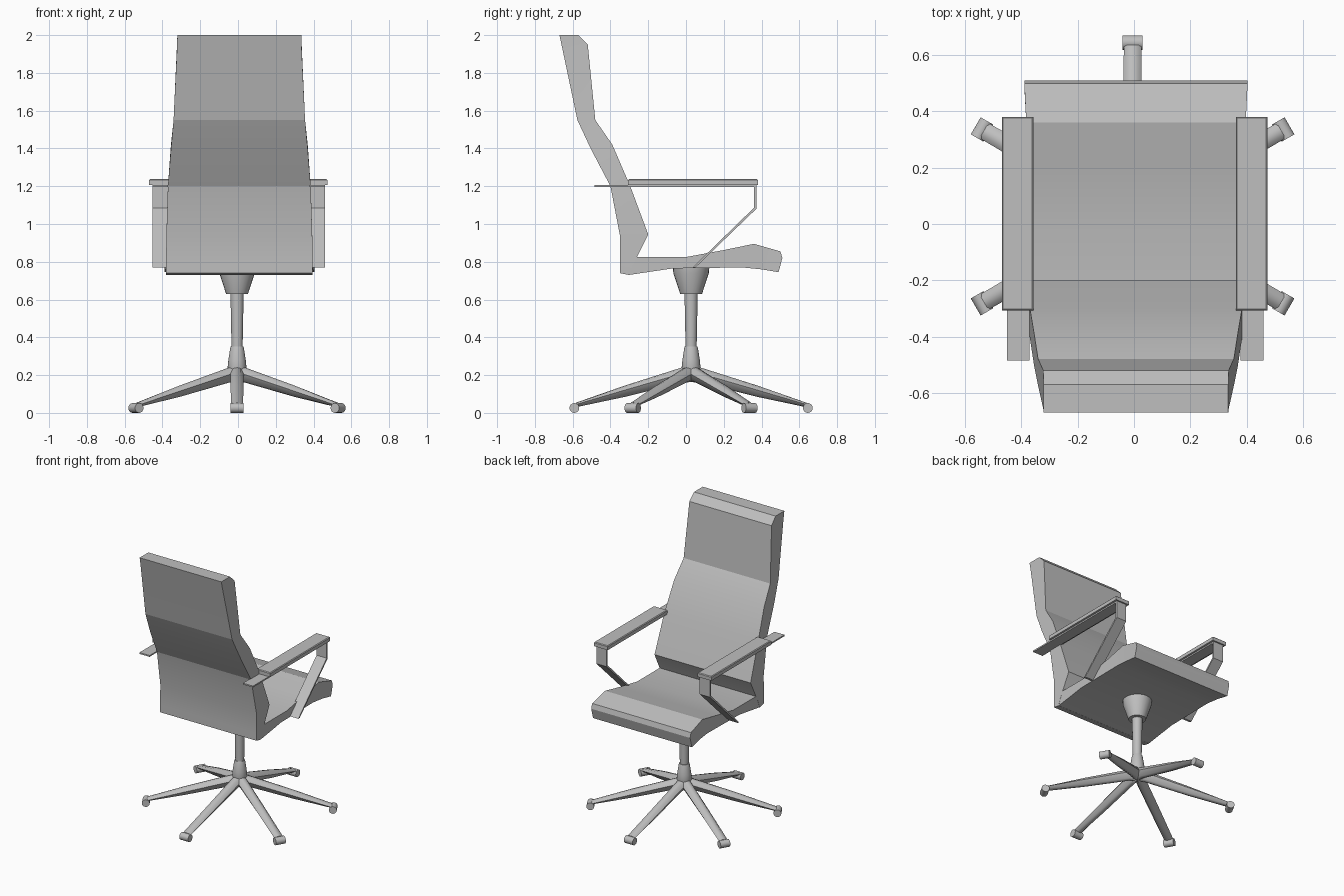
import bpy, bmesh, math
from mathutils import Matrix, Vector

cube = bpy.data.objects.get("Cube")
if cube:
    bpy.data.objects.remove(cube, do_unlink=True)

grey = bpy.data.materials.new("warm_grey")
grey.use_nodes = True
colour = (0.52, 0.52, 0.52, 1)
grey.diffuse_color = colour
grey.node_tree.nodes["Principled BSDF"].inputs["Base Color"].default_value = colour

AXIS = Vector((-0.005, 0.027, 0))   # swivel axis of the base
MID = 0.007                         # centre line of the cushions


def finish(name, bm, smooth=None):
    bmesh.ops.recalc_face_normals(bm, faces=bm.faces)
    mesh = bpy.data.meshes.new(name)
    bm.to_mesh(mesh)
    bm.free()
    mesh.materials.append(grey)
    ob = bpy.data.objects.new(name, mesh)
    bpy.context.collection.objects.link(ob)
    if smooth:
        bpy.ops.object.select_all(action='DESELECT')
        ob.select_set(True)
        bpy.context.view_layer.objects.active = ob
        bpy.ops.object.shade_smooth_by_angle(angle=math.radians(smooth))
    return ob


def loft(bm, rings):
    """Skin a list of equal closed rings and cap both ends."""
    loops = [[bm.verts.new(p) for p in ring] for ring in rings]
    n = len(loops[0])
    for a, b in zip(loops, loops[1:]):
        for i in range(n):
            j = (i + 1) % n
            bm.faces.new((a[i], a[j], b[j], b[i]))
    bm.faces.new(loops[0])
    bm.faces.new(loops[-1])


def lathe(name, profile, sides=24):
    bm = bmesh.new()
    loft(bm, [[AXIS + Vector((r * math.cos(t), r * math.sin(t), z))
               for t in (math.tau * i / sides for i in range(sides))]
              for r, z in profile])
    return finish(name, bm, 40)


def slab(name, stations):
    """Cushion from (half width, lower/back point, upper/front point)."""
    bm = bmesh.new()
    loft(bm, [[(MID - w, *a), (MID + w, *a), (MID + w, *b), (MID - w, *b)]
              for w, a, b in stations])
    return finish(name, bm, 12)


# Cushions, as (y, z) outline pairs
slab("backrest", [
    (0.388, (-0.35, 0.74), (-0.30, 0.73)),
    (0.388, (-0.35, 0.79), (-0.285, 0.775)),
    (0.386, (-0.35, 0.94), (-0.20, 0.945)),
    (0.378, (-0.40, 1.20), (-0.295, 1.20)),
    (0.362, (-0.505, 1.40), (-0.39, 1.42)),
    (0.348, (-0.575, 1.55), (-0.48, 1.55)),
    (0.330, (-0.655, 1.93), (-0.52, 1.95)),
    (0.328, (-0.67, 2.00), (-0.57, 2.00)),
])
slab("seat", [
    (0.387, (-0.305, 0.73), (-0.305, 0.825)),
    (0.387, (-0.07, 0.765), (0.00, 0.825)),
    (0.387, (0.30, 0.77), (0.20, 0.862)),
    (0.390, (0.40, 0.76), (0.36, 0.895)),
    (0.397, (0.49, 0.745), (0.50, 0.855)),
    (0.397, (0.492, 0.752), (0.51, 0.82)),
])

# Armrest pads and the bent straps carrying them
strap_path = [(-0.485, 1.206), (0.372, 1.206), (0.372, 1.08), (0.05, 0.77)]
strap_in = [(-0.485, 1.196), (0.360, 1.196), (0.360, 1.086), (0.035, 0.77)]
for side, label in ((1, "left"), (-1, "right")):
    x0, x1 = MID * 0.6 + side * 0.375, MID * 0.6 + side * 0.456
    bm = bmesh.new()
    loft(bm, [[(x0, *a), (x1, *a), (x1, *b), (x0, *b)]
              for a, b in zip(strap_path, strap_in)])
    finish(label + "_arm_strap", bm)

    bm = bmesh.new()
    bmesh.ops.create_cube(bm, size=1, matrix=Matrix.Translation(
        (side * 0.416 + 0.002, 0.037, 1.222)) @ Matrix.Diagonal((0.112, 0.688, 0.030, 1)))
    bmesh.ops.bevel(bm, geom=[e for e in bm.edges if all(v.co.z > 1.22 for v in e.verts)],
                    offset=0.005, segments=1, affect='EDGES')
    finish(label + "_armrest", bm)

# Central column
lathe("seat_mount", [(0.058, 0.63), (0.094, 0.74), (0.097, 0.775)])
lathe("gas_column", [(0.029, 0.33), (0.035, 0.64)])
lathe("base_hub", [(0.035, 0.17), (0.05, 0.24), (0.046, 0.28), (0.036, 0.345), (0.033, 0.352)])

# Six tapering legs with roller feet
section = [(-1, .6), (-.55, .93), (0, 1), (.55, .93), (1, .6), (.5, .12), (0, 0), (-.5, .12)]
stations = [(0.0, 0.036, 0.165, 0.25), (0.05, 0.036, 0.16, 0.24),
            (0.35, 0.034, 0.085, 0.145), (0.61, 0.031, 0.03, 0.054)]
for k in range(6):
    turn = Matrix.Translation(AXIS) @ Matrix.Rotation(k * math.tau / 6, 4, 'Z')
    bm = bmesh.new()
    loft(bm, [[turn @ Vector((u * w, r, lo + v * (hi - lo))) for u, v in section]
              for r, w, lo, hi in stations])
    finish(f"leg_{k + 1}", bm, 50)

    bm = bmesh.new()
    bmesh.ops.create_cone(bm, cap_ends=True, segments=16, radius1=0.026, radius2=0.026, depth=0.07,
                          matrix=turn @ Matrix.Translation((0, 0.618, 0.026))
                          @ Matrix.Rotation(math.pi / 2, 4, 'Y'))
    finish(f"foot_{k + 1}", bm, 40)
